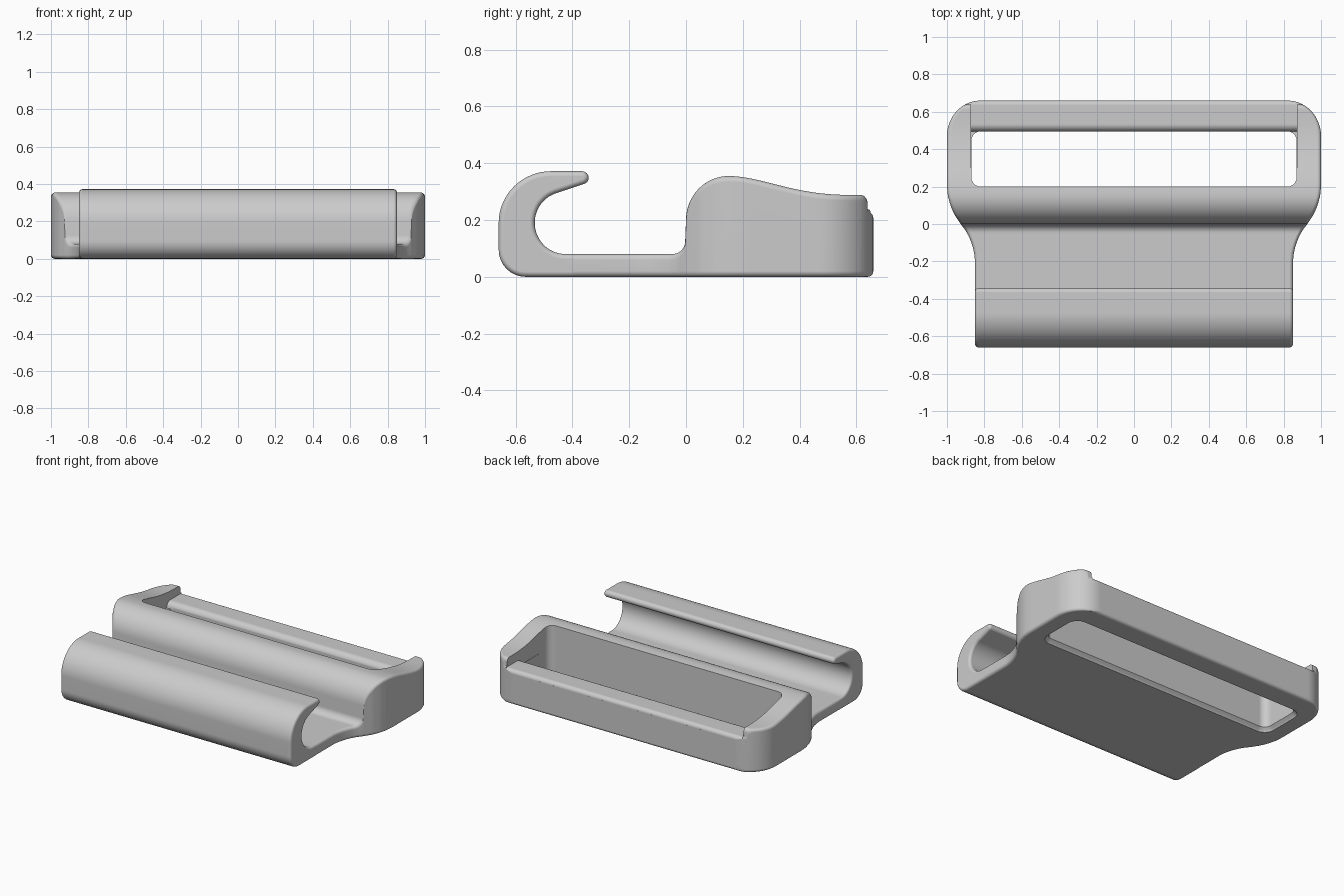
import bpy
import bmesh
from math import sin, cos, pi, radians, sqrt

cube = bpy.data.objects.get("Cube")
if cube:
    bpy.data.objects.remove(cube, do_unlink=True)

grey = bpy.data.materials.new("plain grey")
grey.use_nodes = True
grey.diffuse_color = (0.6, 0.6, 0.6, 1)
for node in grey.node_tree.nodes:
    if node.type == 'BSDF_PRINCIPLED':
        node.inputs["Base Color"].default_value = (0.6, 0.6, 0.6, 1)


def arc(cx, cy, rx, ry, start, end, steps):
    """Points along an elliptical arc, angles in degrees."""
    angles = [radians(start + (end - start) * i / steps) for i in range(steps + 1)]
    return [(cx + rx * cos(a), cy + ry * sin(a)) for a in angles]


def rounded_rect(x0, x1, y0, y1, r, steps):
    return (arc(x1 - r, y1 - r, r, r, 0, 90, steps)
            + arc(x0 + r, y1 - r, r, r, 90, 180, steps)
            + arc(x0 + r, y0 + r, r, r, 180, 270, steps)
            + arc(x1 - r, y0 + r, r, r, 270, 360, steps))


def loft(name, rings):
    """Skin a row of matching closed rings and cap both ends."""
    bm = bmesh.new()
    loops = [[bm.verts.new(p) for p in ring] for ring in rings]
    n = len(loops[0])
    for a, b in zip(loops, loops[1:]):
        for i in range(n):
            j = (i + 1) % n
            bm.faces.new((a[i], a[j], b[j], b[i]))
    bm.faces.new(loops[0])
    bm.faces.new(loops[-1])
    bmesh.ops.recalc_face_normals(bm, faces=bm.faces)
    mesh = bpy.data.meshes.new(name)
    bm.to_mesh(mesh)
    bm.free()
    mesh.materials.append(grey)
    obj = bpy.data.objects.new(name, mesh)
    bpy.context.collection.objects.link(obj)
    return obj


def extrude_x(name, profile, half):
    return loft(name, [[(x, y, z) for y, z in profile] for x in (-half, half)])


def activate(obj):
    bpy.ops.object.select_all(action='DESELECT')
    obj.select_set(True)
    bpy.context.view_layer.objects.active = obj


def cut(obj, cutter):
    cutter.hide_render = True
    mod = obj.modifiers.new("cut", 'BOOLEAN')
    mod.operation = 'DIFFERENCE'
    mod.solver = 'EXACT'
    mod.object = cutter
    activate(obj)
    bpy.ops.object.modifier_apply(modifier=mod.name)
    bpy.data.objects.remove(cutter, do_unlink=True)


def finish(obj):
    activate(obj)
    bpy.ops.object.shade_smooth_by_angle(angle=radians(38))
    mod = obj.modifiers.new("even normals", 'WEIGHTED_NORMAL')
    mod.keep_sharp = True


# Plan outline: a narrow plate flaring out to a round-cornered frame
FLARE = [(-0.2, 0.85), (-0.165, 0.853), (-0.13, 0.86), (-0.095, 0.871),
         (-0.06, 0.886), (-0.03, 0.904), (0, 0.927), (0.05, 0.96),
         (0.1, 0.982), (0.15, 0.995), (0.2, 1.0)]


def half_width(y):
    if y <= FLARE[0][0]:
        return FLARE[0][1]
    for (ya, wa), (yb, wb) in zip(FLARE, FLARE[1:]):
        if y <= yb:
            return wa + (wb - wa) * (y - ya) / (yb - ya)
    if y <= 0.47:
        return 1.0
    return 0.82 + 0.18 * sqrt(max(0, 1 - ((y - 0.47) / 0.19) ** 2))


def frame_top(y):
    """Height of the frame behind its crest, sagging to the rear."""
    t = min(1, (y - 0.15) / 0.47)
    h = 0.288 + 0.067 * (1 - t) ** 3 * (1 + 3 * t)
    if y > 0.615:
        h -= 0.03 * (1 - sqrt(max(0, 1 - ((y - 0.615) / 0.025) ** 2)))
    return h


# Stations along y: (y, underside, top)
stations = [(-0.42, 0, 0.08)] + [(y, 0, 0.08) for y, w in FLARE[:5]]
stations += [(y, 0, z) for y, z in arc(-0.048, 0.125, 0.045, 0.045, -90, 0, 8)]
stations += [(y, 0, z) for y, z in arc(0.15, 0.2, 0.15, 0.155, 180, 90, 16)]
rear = [0.15 + 0.02 * i for i in range(1, 17)]
rear += [0.47 + 0.19 * sin(radians(5 * i)) for i in range(1, 11)]
rear += [0.621, 0.626, 0.63, 0.634, 0.637, 0.639]
stations += [(y, 0, frame_top(y)) for y in sorted(rear)]
for i in range(7):
    a = pi / 2 * i / 6
    drop = 0.02 * (1 - cos(a))
    stations.append((0.64 + 0.02 * sin(a), drop, 0.238 - drop))

body = loft("plate_and_frame", [
    [(x, y, z) for x, z in rounded_rect(-half_width(y), half_width(y), z0, z1, 0.02, 4)]
    for y, z0, z1 in stations])

# Long strap slot, eased along its lower rim
EASE = 0.025
layers = [(-0.01, EASE)]
for i in range(1, 7):
    a = pi / 2 * i / 6
    layers.append((EASE * sin(a), EASE * (1 - cos(pi / 2 - a))))
layers[-1] = (EASE, 0)
layers.append((0.5, 0))
slot = loft("slot_cutter", [
    [(x, y, z) for x, y in rounded_rect(-0.87 - o, 0.87 + o, 0.2 - o, 0.495 + o, 0.05 + o, 6)]
    for z, o in layers])
cut(body, slot)

# Lowered rear bar with rounded top edges
notch = [(0.3, 0.5), (0.3, 0.191)]
notch += arc(0.534, 0.191, 0.04, 0.04, 180, 90, 8)
notch += arc(0.635, 0.206, 0.025, 0.025, 90, 5, 8)
notch += [(0.8, 0.2), (0.8, 0.5)]
cut(body, extrude_x("notch_cutter", notch, 0.872))
finish(body)

# Front hook curling back over the plate
hook = [(-0.38, 0)]
hook += arc(-0.565, 0.095, 0.095, 0.095, 270, 180, 8)
hook += arc(-0.475, 0.19, 0.185, 0.182, 180, 90, 16)
hook += arc(-0.366, 0.349, 0.023, 0.023, 90, -70, 10)
hook += arc(-0.424, 0.19, 0.109, 0.11, 110, 270, 24)
hook += [(-0.38, 0.08)]
front_hook = extrude_x("front_hook", hook, 0.85)
bevel = front_hook.modifiers.new("soft ends", 'BEVEL')
bevel.width = 0.018
bevel.segments = 4
bevel.limit_method = 'ANGLE'
bevel.angle_limit = radians(60)
bevel.use_clamp_overlap = False
activate(front_hook)
bpy.ops.object.modifier_apply(modifier=bevel.name)
finish(front_hook)
